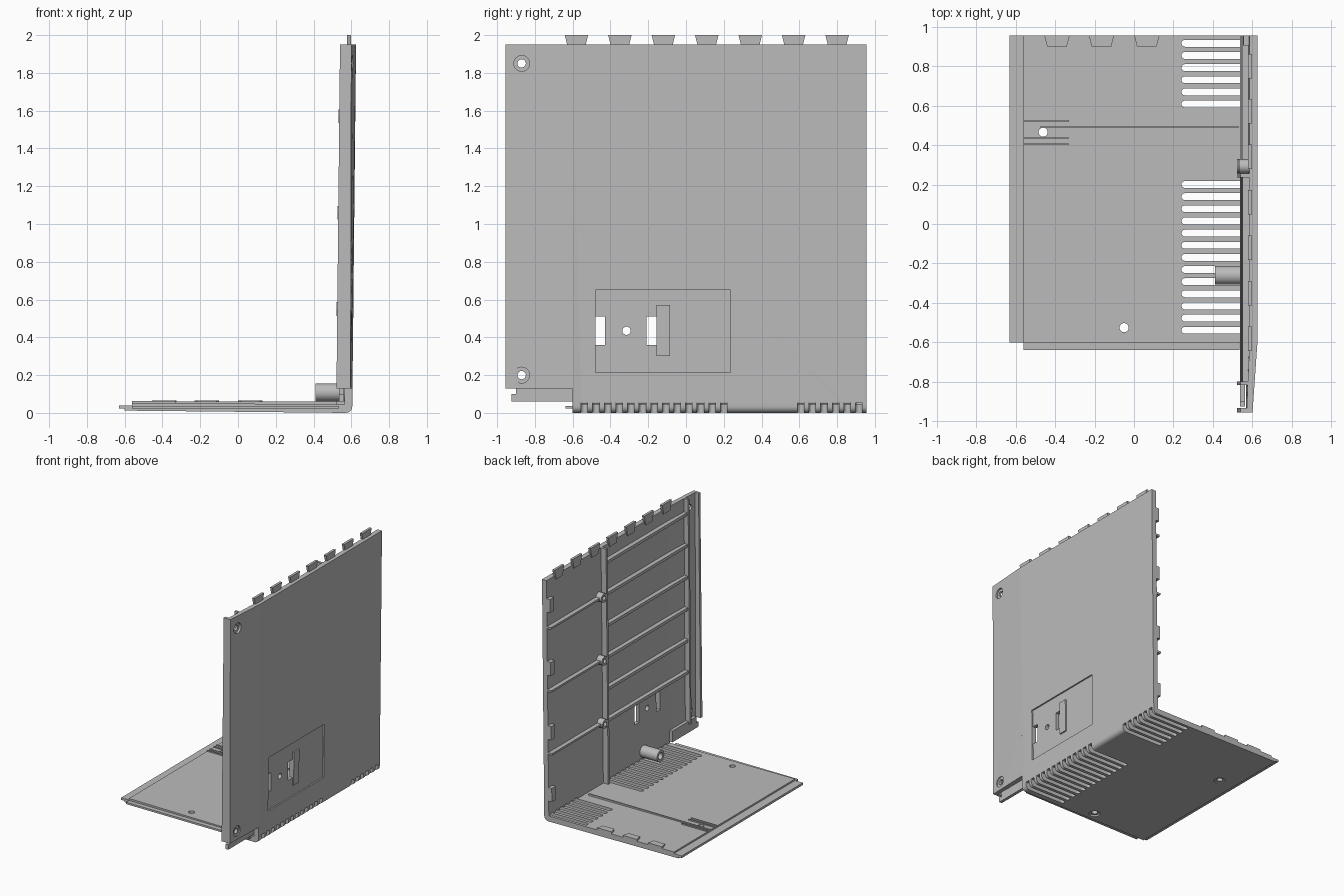
import bpy, bmesh, math
from mathutils import Matrix, Vector

if "Cube" in bpy.data.objects:
    bpy.data.objects.remove(bpy.data.objects["Cube"])

grey = bpy.data.materials.new("panel grey")
grey.diffuse_color = (0.5, 0.5, 0.5, 1)
grey.use_nodes = True
grey.node_tree.nodes["Principled BSDF"].inputs["Base Color"].default_value = grey.diffuse_color


def finish(name, bm):
    bmesh.ops.recalc_face_normals(bm, faces=bm.faces)
    me = bpy.data.meshes.new(name)
    bm.to_mesh(me)
    bm.free()
    me.materials.append(grey)
    ob = bpy.data.objects.new(name, me)
    bpy.context.collection.objects.link(ob)
    return ob


def loft(name, a, b):
    """Solid between two matching outlines."""
    bm = bmesh.new()
    va = [bm.verts.new(p) for p in a]
    vb = [bm.verts.new(p) for p in b]
    bm.faces.new(va)
    bm.faces.new(vb[::-1])
    n = len(a)
    for i in range(n):
        j = (i + 1) % n
        bm.faces.new((va[i], vb[i], vb[j], va[j]))
    return finish(name, bm)


def box(name, x0, x1, y0, y1, z0, z1):
    q = [(x0, y0), (x1, y0), (x1, y1), (x0, y1)]
    return loft(name, [(x, y, z0) for x, y in q], [(x, y, z1) for x, y in q])


def lean(z):
    return -0.02 * (1.95 - z) / 1.95


def wall_block(name, d0, d1, y0, y1, z0, z1):
    """Block that follows the slight lean of the side wall."""
    q = [(d0, y0), (d1, y0), (d1, y1), (d0, y1)]
    return loft(name, *[[(x + lean(z), y, z) for x, y in q] for z in (z0, z1)])


def cylinder(name, c, r, depth, axis, segs=24):
    bm = bmesh.new()
    bmesh.ops.create_cone(bm, cap_ends=True, segments=segs, radius1=r, radius2=r, depth=depth)
    rot = Vector((0, 0, 1)).rotation_difference(Vector(axis)).to_matrix().to_4x4()
    bm.transform(Matrix.Translation(c) @ rot)
    return finish(name, bm)


def cut(target, cutter):
    m = target.modifiers.new("cut", 'BOOLEAN')
    m.operation, m.solver, m.object = 'DIFFERENCE', 'EXACT', cutter
    bpy.context.view_layer.objects.active = target
    bpy.ops.object.modifier_apply(modifier=m.name)
    bpy.data.objects.remove(cutter, do_unlink=True)


# Floor and side wall, one L-shaped profile with a rounded corner
arc = [(0.57 + 0.035 * math.sin(t), 0.035 - 0.035 * math.cos(t))
       for t in (math.pi / 2 * i / 6 for i in range(7))]
prof = [(-0.6, 0.012)] + arc + [(0.625, 1.95), (0.585, 1.95), (0.564, 0.045),
                                (-0.56, 0.053), (-0.56, 0.036), (-0.6, 0.036)]
shell = loft("floor_and_wall", [(x, -0.6, z) for x, z in prof], [(x, 0.955, z) for x, z in prof])

# Vent slots that wrap around the lower corner
for y in [0.915 - 0.0615 * i for i in range(6)] + [0.2 - 0.0615 * i for i in range(13)]:
    r = 0.0175
    pts = [(0.8, y - r), (0.8, y + r)]
    pts += [(0.258 - r * math.sin(math.pi * k / 8), y + r * math.cos(math.pi * k / 8)) for k in range(9)]
    cut(shell, loft("slot", [(px, py, -0.1) for px, py in pts], [(px, py, 0.056) for px, py in pts]))

# Floor screw holes with recesses underneath
for x, y in ((-0.46, 0.465), (-0.05, -0.525)):
    cut(shell, cylinder("hole", (x, y, 0), 0.023, 0.4, (0, 0, 1)))
    cut(shell, cylinder("sink", (x, y, -0.08), 0.043, 0.2, (0, 0, 1)))

# Shallow plate recess with two windows and a hole
cut(shell, wall_block("recess", 0.613, 0.75, -0.48, 0.235, 0.215, 0.65))
for y0, y1 in ((-0.48, -0.43), (-0.21, -0.15)):
    cut(shell, wall_block("window", 0.4, 0.8, y0, y1, 0.36, 0.51))
cut(shell, cylinder("hole", (0.6, -0.315, 0.435), 0.022, 0.4, (1, 0, 0)))
wall_block("recess_bar", 0.605, 0.625, -0.155, -0.085, 0.3, 0.57)

# Tapered front part of the wall with its screw holes
front = loft("front_wall",
             [(0.566, -0.6, 0.13), (0.606, -0.6, 0.13), (0.596, -0.955, 0.13), (0.566, -0.955, 0.13)],
             [(0.585, -0.6, 1.95), (0.625, -0.6, 1.95), (0.6, -0.955, 1.95), (0.57, -0.955, 1.95)])
for z in (0.2, 1.85):
    cut(front, cylinder("hole", (0.6, -0.87, z), 0.022, 0.4, (1, 0, 0)))
    cut(front, cylinder("sink", (0.69, -0.87, z), 0.042, 0.2, (1, 0, 0)))
wall_block("front_flange", 0.54, 0.59, -0.955, -0.932, 0.13, 1.95)
wall_block("front_tongue", 0.555, 0.58, -0.9, -0.59, 0.06, 0.15)
wall_block("front_tongue_tip", 0.555, 0.58, -0.925, -0.89, 0.06, 0.1)

# Edge tongues of the floor
box("left_tongue", -0.63, -0.55, -0.6, 0.955, 0.022, 0.04)
box("front_floor_tongue", -0.56, 0.535, -0.638, -0.59, 0.022, 0.037)

# Ribs on the inside of the wall
wall_block("rear_upright_rib", 0.54, 0.59, 0.235, 0.255, 0.04, 1.95)
wall_block("front_upright_rib", 0.54, 0.582, -0.815, -0.797, 0.13, 1.95)
for i in range(6):
    z = 1.83 - 0.256 * i
    wall_block("cross_rib", 0.55, 0.59, -0.8, 0.24, z - 0.012, z + 0.012)

# Screw bosses and the single ribs behind them
for z in (1.57, 1.06, 0.55):
    wall_block("rear_rib", 0.55, 0.59, 0.32, 0.955, z - 0.008, z + 0.008)
    boss = cylinder("boss", (0.563 + lean(z), 0.292, z), 0.036, 0.056, (1, 0, 0))
    cut(boss, cylinder("hole", (0.53 + lean(z), 0.292, z), 0.018, 0.08, (1, 0, 0)))

# Clips along the rear edge of the wall
for z in (1.75, 1.24, 0.72, 0.22):
    wall_block("rear_clip", 0.555, 0.59, 0.905, 0.955, z - 0.055, z + 0.055)

# Flared tabs along the top of the wall
for i in range(7):
    y = -0.58 + 0.23 * i
    q = [(y - 0.042, 1.92), (y + 0.042, 1.92), (y + 0.062, 2.0), (y - 0.062, 2.0)]
    loft("top_tab", [(0.577, a, b) for a, b in q], [(0.597, a, b) for a, b in q])

# Flared tabs along the rear edge of the floor
for x in (-0.39, -0.165, 0.065):
    q = [(x - 0.05, 0.9), (x + 0.05, 0.9), (x + 0.064, 0.955), (x - 0.064, 0.955)]
    loft("floor_tab", [(a, b, 0.04) for a, b in q], [(a, b, 0.066) for a, b in q])

# Rails on the floor
box("floor_rib", -0.56, 0.53, 0.485, 0.497, 0.04, 0.06)
for y in (0.523, 0.435, 0.405):
    box("floor_rail", -0.56, -0.33, y - 0.003, y + 0.003, 0.045, 0.062)

# Hollow tube standing out of the wall
tube = cylinder("tube", (0.49, -0.26, 0.108), 0.047, 0.16, (1, 0, 0), 32)
cut(tube, cylinder("bore", (0.45, -0.26, 0.108), 0.027, 0.16, (1, 0, 0)))

# Smooth the round parts, keep edges sharp
for ob in bpy.context.collection.objects:
    ob.select_set(True)
bpy.context.view_layer.objects.active = shell
bpy.ops.object.shade_smooth_by_angle(angle=math.radians(30))
